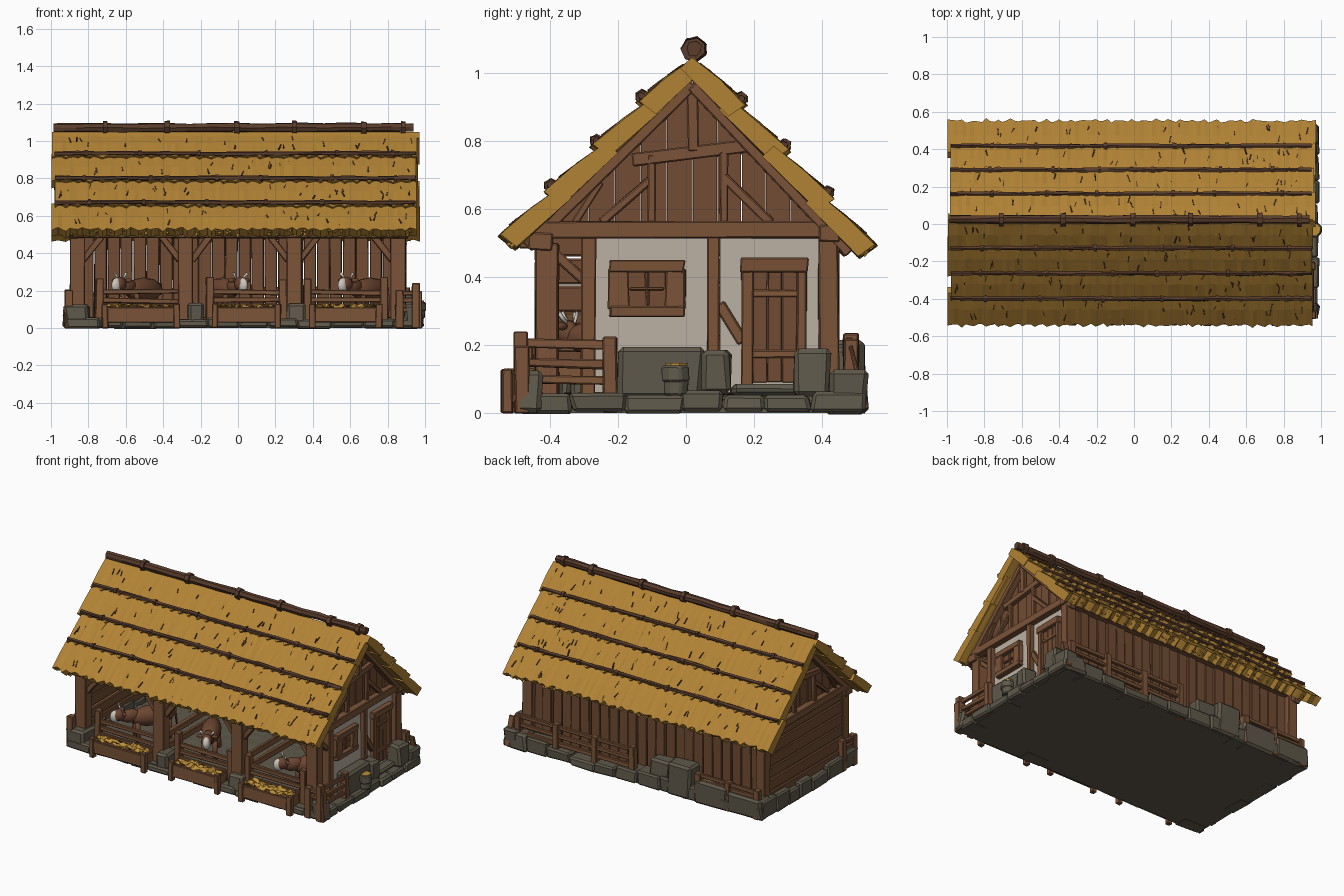
import bpy, bmesh, math, random
from mathutils import Vector, Matrix

if "Cube" in bpy.data.objects:
    bpy.data.objects.remove(bpy.data.objects["Cube"])
random.seed(4)
R = random.uniform

def material(name, r, g, b):
    m = bpy.data.materials.new(name)
    m.diffuse_color = (r, g, b, 1)
    m.use_nodes = True
    m.node_tree.nodes["Principled BSDF"].inputs["Base Color"].default_value = m.diffuse_color
    return m

THATCH = material("thatch", .44, .225, .035)
SLIT = material("dark thatch slit", .07, .035, .012)
WOOD = material("wood", .20, .088, .040)
PLANK = material("plank wood", .165, .072, .033)
POLE = material("dark pole wood", .10, .045, .024)
STONE = material("stone", .115, .10, .07)
PLASTER = material("plaster", .50, .44, .37)
COW = material("cow brown", .15, .06, .03)
WHITE = material("cow white", .62, .57, .52)
HAY = material("hay", .50, .27, .04)

def finish(name, bm, mat, bevel=0, smooth=False):
    bmesh.ops.recalc_face_normals(bm, faces=bm.faces)
    me = bpy.data.meshes.new(name)
    bm.to_mesh(me)
    bm.free()
    me.materials.append(mat)
    ob = bpy.data.objects.new(name, me)
    bpy.context.collection.objects.link(ob)
    if smooth:
        me.shade_smooth()
    if bevel:
        b = ob.modifiers.new("worn edges", 'BEVEL')
        b.width, b.segments = bevel, 1
    return ob

def loft(bm, rings):
    """Closed tube through equal rings of points, with end caps."""
    vs = [[bm.verts.new(p) for p in r] for r in rings]
    n = len(vs[0])
    for a, b in zip(vs, vs[1:]):
        for i in range(n):
            bm.faces.new((a[i], a[(i + 1) % n], b[(i + 1) % n], b[i]))
    bm.faces.new(vs[0])
    bm.faces.new(vs[-1])

def stick(bm, p, q, w, h, sides=4, segs=1, jit=.003):
    """Rough bar from p to q, w wide and h deep."""
    p, q = Vector(p), Vector(q)
    d = (q - p).normalized()
    s = Vector((0, 1, 0)) if abs(d.x) > .75 else Vector((1, 0, 0))
    u = (s - d * s.dot(d)).normalized()
    v = d.cross(u)
    k = math.sqrt(2) / 2 if sides == 4 else .5
    rings = []
    for i in range(segs + 1):
        c = p.lerp(q, i / segs) + Vector((R(-jit, jit), R(-jit, jit), R(-jit, jit))) * .7
        angs = [2 * math.pi * (j + .5) / sides for j in range(sides)]
        rings.append([c + u * (math.cos(a) * w * k + R(-jit, jit)) + v * (math.sin(a) * h * k + R(-jit, jit)) for a in angs])
    loft(bm, rings)

def sticks(name, mat, items, bevel=.004, **kw):
    bm = bmesh.new()
    for it in items:
        stick(bm, *it, **kw)
    return finish(name, bm, mat, bevel)

def boxes(name, mat, items, bevel=.004, jit=.003):
    return sticks(name, mat, [(((a + b) / 2, (c + d) / 2, e), ((a + b) / 2, (c + d) / 2, f), b - a, d - c)
                              for a, b, c, d, e, f in items], bevel, jit=jit)

# --- stone base, edge stones and bigger rocks
boxes("base_slab", STONE, [(-.91, .95, -.48, .50, 0, .05)], 0)
edge, x = [], -.92
while x < .9:
    w = R(.12, .2)
    edge += [(x, min(x + w, .97), -.50, -.40, 0, R(.045, .06)), (x, min(x + w, .97), .41, .52, 0, R(.05, .10))]
    x += w
y = -.49
while y < .5:
    w = R(.1, .18)
    edge += [(.86, .985, y, min(y + w, .53), 0, R(.05, .065)), (-.93, -.84, y, min(y + w, .51), 0, R(.08, .13))]
    y += w
boxes("edge_stones", STONE, edge, .01, .007)
boxes("rocks", STONE, [(-.93, -.80, -.5, -.36, 0, .13), (-.27, -.18, -.49, -.38, 0, .13), (.27, .36, -.49, -.38, 0, .13),
      (.89, .985, -.5, -.42, 0, .13), (.86, .95, -.20, .05, .05, .20), (.87, .97, .04, .13, .05, .185),
      (.87, .97, .32, .42, .05, .185), (.87, .95, .13, .33, .05, .09), (.88, .98, .42, .53, 0, .13),
      (-.92, -.68, .42, .52, 0, .13), (-.67, -.42, .42, .53, 0, .15), (-.40, -.22, .41, .53, 0, .22),
      (-.22, -.08, .41, .51, 0, .19), (.82, .95, .42, .53, 0, .12)], .014, .010)

# --- timber frame
POSTS = (-.86, -.28, .30, .855)
frame = [(x - .04, x + .04, -.445, -.375, .03, .5) for x in POSTS]
frame += [(x - .035, x + .035, .39, .45, .03, .53) for x in (-.865, .865)]
frame += [(.84, .895, -.31, -.265, .05, .53), (.84, .895, .065, .10, .05, .53)]
boxes("posts", WOOD, frame)
beams = [((-.91, -.43, .505), (.91, -.43, .505), .07, .05), ((-.91, .42, .53), (.91, .42, .53), .06, .05)]
beams += [((s * .875, -.47, .54), (s * .875, .46, .54), .05, .05) for s in (-1, 1)]
beams += [((s * .86, -.49, .505), (s * .86, -.40, .505), .07, .04) for s in (-1, 1)]
sticks("beams", WOOD, beams)
braces = []
for a, b in zip(POSTS, POSTS[1:]):
    braces += [((a + .03, -.41, .36), (a + .13, -.41, .49), .035, .03), ((b - .03, -.41, .36), (b - .13, -.41, .49), .035, .03)]
braces += [((.87, -.41, .49), (.87, -.30, .39), .03, .03), ((.87, .10, .32), (.87, .17, .21), .03, .035)]
sticks("braces", WOOD, braces)

# --- plank and log walls
def planks(x0, x1, y0, y1, z0, z1, n):
    w = (x1 - x0) / n
    return [(x0 + i * w + .002, x0 + (i + 1) * w - .002, y0 + R(0, .01), y1 + R(-.008, .008), z0, z1) for i in range(n)]
boxes("back_wall", PLANK, planks(-.84, .84, .37, .415, .04, .56, 24), .003)
boxes("left_logs", PLANK, [(-.895 + R(0, .01), -.85, -.40, .42, .06 + i * .08, .134 + i * .08) for i in range(6)], .006, .005)
boxes("loft_floor", PLANK, planks(-.86, .86, -.40, .40, .525, .54, 14), 0)
partitions = [((x, -.38, z), (x, .36, z), .025, .04) for x in POSTS[1:3] for z in (.12, .2)]
sticks("stall_partitions", WOOD, partitions)

# --- roof lines: outer surface falls from the ridge to each eave
RIDGE = Vector((0, .02, 1.05))
EAVE = {-1: Vector((0, -.52, .525)), 1: Vector((0, .53, .50))}
def roof_z(y):
    e = EAVE[-1 if y < .02 else 1]
    return 1.05 + (e.z - 1.05) * abs(y - .02) / abs(e.y - .02)
def slope(side):
    d = (EAVE[side] - RIDGE).normalized()
    return d, Vector((0, -d.z * side, abs(d.y)))

# --- gables: upright planks cut to the roof, with rafters and struts
for s, side in ((1, "right"), (-1, "left")):
    bm = bmesh.new()
    cuts = [-.44 + .46 * i / 6 for i in range(7)] + [.02 + .43 * i / 6 for i in range(1, 7)]
    for a, b in zip(cuts, cuts[1:]):
        o = R(-.006, .006)
        prof = [(a + .001, .55), (b - .001, .55), (b - .001, roof_z(b) - .06 if b < .4 else .58), (a + .001, max(.57, roof_z(a) - .06))]
        loft(bm, [[(s * (xx + o), yy, zz) for yy, zz in prof] for xx in (.83, .86)])
    finish(side + "_gable_planks", bm, PLANK)
    X = s * .878
    sticks(side + "_gable_frame", WOOD, [((X, .02, .965), (X, -.47, roof_z(-.47) - .085), .045, .035),
        ((X, .02, .965), (X, .48, roof_z(.48) - .085), .045, .035), ((X, -.16, .745), (X, .18, .785), .03, .035),
        ((X, .02, .77), (X, .02, .97), .03, .03), ((X, -.25, .56), (X, -.10, .69), .025, .025),
        ((X, -.10, .56), (X, -.10, .76), .025, .025), ((X, .25, .56), (X, .11, .70), .025, .025),
        ((X, .11, .56), (X, .11, .77), .025, .025), ((X, -.33, .56), (X, -.25, .68), .025, .02)])

# --- thatch: four ragged overlapping courses on each side
N = 90
def bulge(t):
    return .026 * t - .004
for side, nm in ((-1, "front"), (1, "back")):
    d, n = slope(side)
    L = (EAVE[side] - RIDGE).length
    for k in range(4):
        bm, rings = bmesh.new(), []
        for i in range(N + 1):
            xx = -.985 + 1.945 * i / N
            if i in (0, N):
                xx += R(-.012, .012)
            drop = R(0, .016) + (.014 if i % 3 == 0 else 0)
            t0, t1 = L * k / 4 - (.02 if k else 0), L * (k + 1) / 4 + drop
            at = lambda t, h: Vector((xx, 0, 0)) + RIDGE + d * t + n * h
            rings.append([at(t0, -.004), at((t0 + t1) / 2, .011 + R(-.003, .003)), at(t1, .018 + R(-.004, .004)),
                          at(t1 - .008, -.043 + R(-.004, .004)), at(t0, -.05)])
        loft(bm, rings)
        finish(f"{nm}_thatch_course_{k + 1}", bm, THATCH)
    # dark slits between straws
    slits = []
    for _ in range(95):
        k, f = random.randrange(4), R(.15, .7)
        a = L * (k + f) / 4
        xx, l = R(-.95, .93), R(.02, .045)
        p, q = RIDGE + d * a + n * bulge(f), RIDGE + d * (a + l) + n * bulge(f + l * 4 / L)
        slits.append((p + Vector((xx, 0, 0)), q + Vector((xx + R(-.012, .012), 0, 0)), .006, .008))
    sticks(nm + "_thatch_slits", SLIT, slits, 0, jit=.001)
    # loose straw tufts at the eave
    tufts = []
    for _ in range(70):
        p = EAVE[side] + n * R(-.03, .012) + Vector((R(-.97, .94), 0, 0))
        tufts.append((p - d * .03, p + d * R(.01, .026) + Vector((R(-.01, .01), 0, 0)), .014, .010))
    sticks(nm + "_eave_tufts", THATCH, tufts, 0, sides=3)
    # holding poles with ties
    rails, ties = [], []
    for k in (1, 2, 3):
        c = RIDGE + d * (L * k / 4) + n * .020
        rails.append((c + Vector((-.98, 0, 0)), c + Vector((.95, 0, 0)), .024, .024))
        for j in range(6):
            o = Vector((-.8 + j * .32 + R(-.06, .06), 0, 0))
            ties.append((c + o - Vector((.009, 0, 0)), c + o + Vector((.009, 0, 0)), .038, .036))
    sticks(nm + "_roof_poles", POLE, rails, 0, sides=6, segs=16)
    sticks(nm + "_pole_ties", POLE, ties, 0, sides=6)
sticks("ridge_pole", POLE, [((-.985, .025, 1.07), (.94, .025, 1.073), .046, .05)], 0, sides=7, segs=16)
sticks("ridge_ties", POLE, [((x, .025, 1.072), (x + .025, .025, 1.072), .075, .07)
       for x in (-.72, -.39, -.02, .29, .66, .87)], 0, sides=7)

# --- right end: plaster, window, door
boxes("plaster_panels", PLASTER, [(.835, .866, -.27, .07, .06, .515), (.835, .866, .10, .39, .06, .515)], 0, 0)
WY, WZ = -.115, .365
boxes("window_frame", WOOD, [(.86, .90, WY - .11, WY + .11, WZ + .05, WZ + .085), (.86, .90, WY - .11, WY + .11, WZ - .085, WZ - .05),
      (.86, .895, WY - .115, WY - .055, WZ - .06, WZ + .06), (.86, .895, WY + .055, WY + .115, WZ - .06, WZ + .06),
      (.86, .883, WY - .005, WY + .005, WZ - .05, WZ + .05), (.86, .883, WY - .05, WY + .05, WZ - .005, WZ + .005)])
boxes("window_shutter", PLANK, [(.86, .872, WY - .06, WY + .06, WZ - .055, WZ + .055)], 0, 0)
boxes("door_planks", PLANK, [(.86, .875, .195 + i * .045, .238 + i * .045, .09, .42) for i in range(3)], .002, .002)
boxes("door_frame", WOOD, [(.86, .895, .165, .20, .08, .42), (.86, .895, .325, .355, .08, .42), (.86, .90, .16, .36, .415, .455),
      (.87, .882, .195, .33, .16, .185), (.87, .882, .195, .33, .34, .365)])
sticks("feed_pot", STONE, [((.965, -.03, .05), (.965, -.03, .10), .075, .075), ((.965, -.03, .09), (.965, -.03, .14), .085, .085)], .006, sides=8)
sticks("feed_pot_hay", HAY, [((.965, -.03, .135), (.965, -.03, .148), .065, .065)], 0, sides=8)

# --- fences
def fence(name, p, q, zs, top, posts):
    p, q = Vector(p), Vector(q)
    it = [(p + Vector((0, 0, z)), q + Vector((0, 0, z + R(-.008, .008))), .022, .026) for z in zs]
    for i in range(posts):
        c = p.lerp(q, i / (posts - 1))
        it.append((c, c + Vector((0, 0, top + R(-.012, .012))), .042, .042))
    sticks(name, WOOD, it)
fence("right_corner_fence", (.95, -.485, 0), (.95, -.225, 0), (.10, .15, .205), .23, 2)
fence("front_corner_fence", (.96, -.485, 0), (.86, -.485, 0), (.10, .15, .19), .20, 2)
fence("back_fence", (.90, .485, 0), (.05, .485, 0), (.10, .155, .21), .23, 4)
fence("back_low_fence", (-.45, .50, 0), (-.88, .50, 0), (.14, .18), .19, 3)
fence("left_corner_fence", (-.905, -.47, 0), (-.905, -.36, 0), (.14, .18), .20, 2)
sticks("leaning_board", WOOD, [((.95, .535, .01), (.95, .485, .20), .04, .015)])

# --- mangers with hay and rails in each bay
for i, (a, b) in enumerate(((-.72, -.32), (-.13, .22), (.39, .76))):
    boxes(f"manger_{i + 1}", WOOD, [(a, b, -.535, -.52, .03, .11), (a, b, -.44, -.425, .03, .13), (a, b, -.53, -.43, .03, .045),
          (a, a + .02, -.53, -.43, .03, .115), (b - .02, b, -.53, -.43, .03, .115),
          (a - .01, a + .025, -.543, -.51, 0, .13), (b - .025, b + .01, -.543, -.51, 0, .13)])
    bm = bmesh.new()
    bmesh.ops.create_grid(bm, x_segments=16, y_segments=5, size=.5,
                          matrix=Matrix.Translation(((a + b) / 2, -.48, .115)) @ Matrix.Diagonal((b - a - .03, .085, 1, 1)))
    for v in bm.verts:
        v.co.z += R(-.012, .018)
    finish(f"manger_hay_{i + 1}", bm, HAY)
    fence(f"manger_rail_{i + 1}", (a - .02, -.415, .03), (b + .02, -.415, .03), (.12, .165), .235, 2)
bm = bmesh.new()
bmesh.ops.create_grid(bm, x_segments=40, y_segments=16, size=.5,
                      matrix=Matrix.Translation((0, 0, .052)) @ Matrix.Diagonal((1.66, .72, 1, 1)))
for v in bm.verts:
    v.co.z += R(0, .008)
finish("stall_floor", bm, STONE)

# --- cows facing the mangers
def blob(bm, M, c, s):
    bmesh.ops.create_icosphere(bm, subdivisions=2, radius=1, matrix=M @ Matrix.Translation(c) @ Matrix.Diagonal((*s, 1)))
for i, (hx, yaw) in enumerate(((-.64, -38), (.02, 28), (.57, -38))):
    rot = Matrix.Rotation(math.radians(yaw), 4, 'Z')
    M = Matrix.Translation(Vector((hx, -.36, .05)) + rot @ Vector((0, .20, 0))) @ rot
    bm = bmesh.new()
    blob(bm, M, (0, .02, .155), (.062, .15, .066))
    blob(bm, M, (0, -.12, .17), (.036, .07, .045))
    blob(bm, M, (0, -.19, .185), (.034, .045, .04))
    for s in (-1, 1):
        blob(bm, M, (s * .045, -.17, .205), (.022, .01, .012))
        for yy in (-.08, .12):
            stick(bm, M @ Vector((s * .035, yy, .13)), M @ Vector((s * .035, yy, 0)), .03, .03, sides=6)
    stick(bm, M @ Vector((0, .165, .19)), M @ Vector((0, .18, .06)), .012, .012, sides=5)
    finish(f"cow_{i + 1}", bm, COW, smooth=True)
    bm = bmesh.new()
    blob(bm, M, (0, -.215, .178), (.024, .034, .042))
    for s in (-1, 1):
        stick(bm, M @ Vector((s * .02, -.175, .215)), M @ Vector((s * .042, -.185, .245)), .012, .012, sides=5)
    finish(f"cow_face_and_horns_{i + 1}", bm, WHITE, smooth=True)
